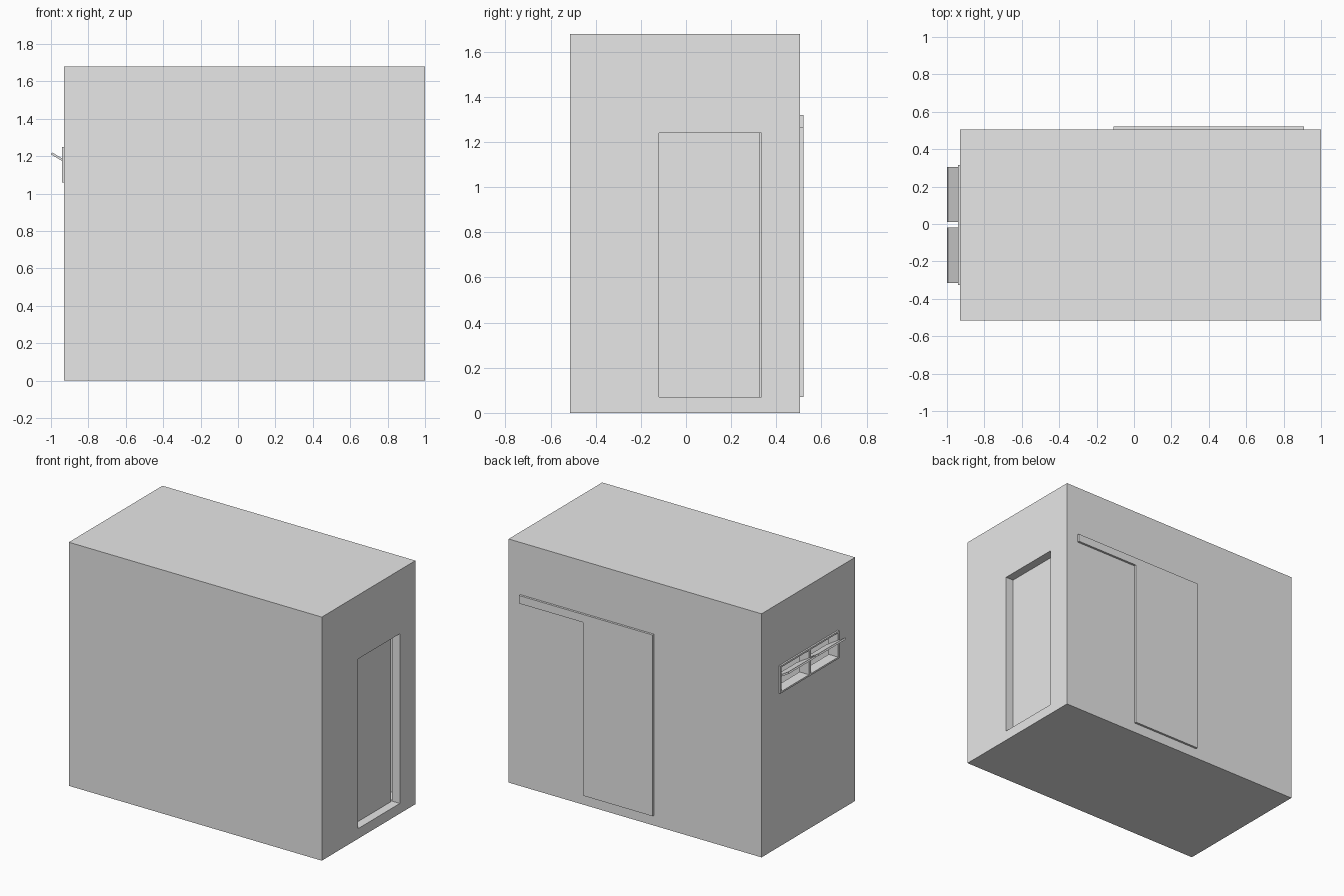
import bpy, bmesh, math
from mathutils import Matrix, Vector

if "Cube" in bpy.data.objects:
    bpy.data.objects.remove(bpy.data.objects["Cube"])

grey = bpy.data.materials.new("plain grey")
grey.diffuse_color = (0.8, 0.8, 0.8, 1)
grey.use_nodes = True
grey.node_tree.nodes["Principled BSDF"].inputs["Base Color"].default_value = grey.diffuse_color


def add_box(bm, lo, hi):
    lo, hi = Vector(lo), Vector(hi)
    size = hi - lo
    m = Matrix.Translation((lo + hi) / 2) @ Matrix.Diagonal((*size, 1))
    bmesh.ops.create_cube(bm, size=1, matrix=m)


def boxes(name, *spans):
    """One object made of boxes given as (low corner, high corner)."""
    bm = bmesh.new()
    for lo, hi in spans:
        add_box(bm, lo, hi)
    me = bpy.data.meshes.new(name)
    bm.to_mesh(me)
    bm.free()
    me.materials.append(grey)
    ob = bpy.data.objects.new(name, me)
    bpy.context.collection.objects.link(ob)
    return ob


# Outer shell with room, doorways and window cut out
X0, X1, Y0, Y1, H, T = -0.93, 1.0, -0.515, 0.505, 1.68, 0.06
WY0, WY1, WZ0, WZ1 = -0.325, 0.315, 1.06, 1.25
shell = boxes("shell", ((X0, Y0, 0), (X1, Y1, H)))
cutters = [
    boxes("room_cutter", ((X0 + T, Y0 + T, 0.07), (X1 - T, Y1 - T, H - T))),
    boxes("side_doorway_cutter", ((X1 - 0.1, -0.12, 0.07), (X1 + 0.1, 0.335, 1.24))),
    boxes("back_doorway_cutter", ((-0.07, Y1 - 0.1, 0.07), (0.38, Y1 + 0.1, 1.24))),
    boxes("window_cutter", ((X0 - 0.1, WY0 + 0.005, WZ0 + 0.005),
                            (X0 + 0.1, WY1 - 0.005, WZ1 - 0.005))),
]
for c in cutters:
    c.hide_render = True
    c.hide_set(True)
    mod = shell.modifiers.new(c.name, "BOOLEAN")
    mod.operation = "DIFFERENCE"
    mod.solver = "EXACT"
    mod.object = c

# Sliding doors: one outside the back wall, one inside the right wall
boxes("back_sliding_door", ((-0.11, Y1, 0.07), (0.42, Y1 + 0.015, 1.32)))
boxes("back_door_rail", ((0.42, Y1, 1.265), (0.91, Y1 + 0.015, 1.32)))
boxes("side_sliding_door", ((X1 - T - 0.015, -0.2, 0.07), (X1 - T, 0.325, 1.32)))

# Window frame with a middle post
FX0, FX1, B = X0 - 0.012, X0 + T, 0.012
boxes("window_frame",
      ((FX0, WY0, WZ0), (FX1, WY1, WZ0 + B)),
      ((FX0, WY0, WZ1 - B), (FX1, WY1, WZ1)),
      ((FX0, WY0, WZ0 + B), (FX1, WY0 + B, WZ1 - B)),
      ((FX0, WY1 - B, WZ0 + B), (FX1, WY1, WZ1 - B)),
      ((FX0, -0.015, WZ0 + B), (FX1, 0.005, WZ1 - B)))

# Two tilted window panes on a horizontal pivot
for name, y0, y1 in (("left_pane", 0.01, 0.305), ("right_pane", -0.315, -0.02)):
    pane = boxes(name, ((-0.083, y0, -0.006), (0.083, y1, 0.006)))
    pane.location = (-0.926, 0, 1.172)
    pane.rotation_euler.y = math.radians(31)
